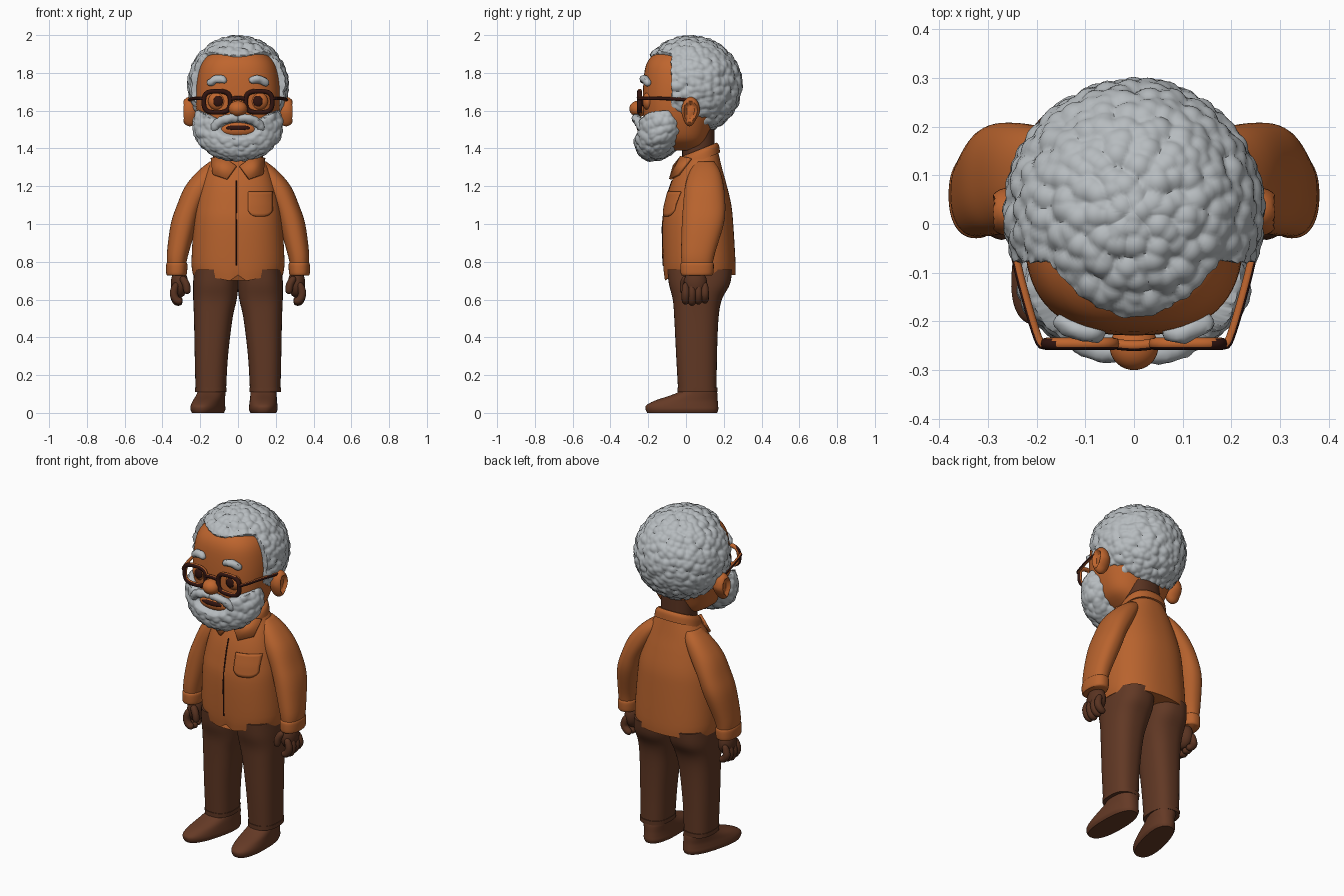
import bpy, bmesh, math
from mathutils import Vector, Matrix, noise

cube = bpy.data.objects.get("Cube")
if cube:
    bpy.data.objects.remove(cube)


def material(name, rgb):
    m = bpy.data.materials.new(name)
    m.use_nodes = True
    m.diffuse_color = (*rgb, 1)
    m.node_tree.nodes["Principled BSDF"].inputs["Base Color"].default_value = (*rgb, 1)
    return m


SKIN = material("warm skin", (.52, .13, .027))
SHIRT = material("orange shirt", (.48, .125, .027))
TROUSERS = material("brown trousers", (.12, .04, .018))
SHOES = material("brown shoes", (.13, .042, .019))
HANDS = material("deep brown skin", (.10, .033, .015))
HAIR = material("grey hair", (.47, .50, .52))
FRAME = material("dark frame", (.03, .007, .005))
X, Y, Z = Vector((1, 0, 0)), Vector((0, 1, 0)), Vector((0, 0, 1))


def clamp(v):
    return max(0, min(1, v))


def finish(name, bm, *mats, rule=None):
    bmesh.ops.recalc_face_normals(bm, faces=bm.faces)
    if rule:
        bm.normal_update()
        for f in bm.faces:
            f.material_index = rule(f)
    me = bpy.data.meshes.new(name)
    bm.to_mesh(me)
    bm.free()
    for m in mats:
        me.materials.append(m)
    me.shade_smooth()
    me.set_sharp_from_angle(angle=math.radians(50))
    ob = bpy.data.objects.new(name, me)
    bpy.context.collection.objects.link(ob)
    return ob


def spline(points, steps, closed=False):
    # Catmull-Rom through points of any dimension
    pts = [Vector(p) for p in points]
    if closed:
        return pts
    ext = [pts[0]] + pts + [pts[-1]]
    out = []
    for a, b, c, d in zip(ext, ext[1:], ext[2:], ext[3:]):
        for i in range(steps):
            t = i / steps
            out.append((b * 2 + (c - a) * t + (a * 2 - b * 5 + c * 4 - d) * t * t
                        + (b * 3 - a - c * 3 + d) * t ** 3) / 2)
    return out + [pts[-1]]


def skin_rings(bm, rings, closed=False):
    n = len(rings[0])
    vs = [[bm.verts.new(p) for p in r] for r in rings]
    for a, b in zip(vs, vs[1:] + vs[:1] if closed else vs[1:]):
        for i in range(n):
            j = (i + 1) % n
            bm.faces.new((a[i], a[j], b[j], b[i]))
    if not closed:
        bm.faces.new(vs[0])
        bm.faces.new(vs[-1])


def power(v, e):
    return math.copysign(abs(v) ** e, v)


def loft(name, rows, mat, side=1, e=2.3, steps=4, n=48, move=None, turn=None):
    # rows: height, centre x, half width, front y, back y
    rings = []
    for z, cx, rx, y0, y1 in spline(rows, steps):
        ring = []
        for i in range(n):
            a = math.tau * i / n
            p = Vector(((cx + rx * power(math.cos(a), 2 / e)) * side,
                        (y0 + y1) / 2 + (y1 - y0) / 2 * power(math.sin(a), 2 / e), z))
            ring.append(move(p) if move else p)
        rings.append(ring)
    bm = bmesh.new()
    skin_rings(bm, rings)
    if turn:
        bmesh.ops.rotate(bm, verts=bm.verts, cent=turn[0], matrix=Matrix.Rotation(turn[1], 3, 'Z'))
    return finish(name, bm, mat)


def ball(name, centre, radii, mat, move=None, u=32, v=20):
    bm = bmesh.new()
    bmesh.ops.create_uvsphere(bm, u_segments=u, v_segments=v, radius=1)
    c, r = Vector(centre), Vector(radii)
    for w in bm.verts:
        w.co = move(w.co.copy(), c, r) if move else c + w.co * r
    return finish(name, bm, mat)


def tube(name, path, radius, *mats, ref=Y, side=1, closed=False, taper=False, rule=None, steps=6, curly=0):
    pts = spline([(p[0] * side, p[1], p[2]) for p in path], steps, closed)
    last, rings = len(pts) - 1, []
    for k, p in enumerate(pts):
        nxt = pts[(k + 1) % len(pts)] if closed else pts[min(k + 1, last)]
        prev = pts[k - 1] if closed else pts[max(k - 1, 0)]
        t = (nxt - prev).normalized()
        a = t.cross(ref).normalized()
        b = a.cross(t)
        r = radius * math.sqrt(max(.06, 1 - (2 * k / last - 1) ** 4)) if taper else radius
        ring = [p + (a * math.cos(q) + b * math.sin(q)) * r
                for q in (math.tau * i / 12 for i in range(12))]
        rings.append([w + (w - p) * curly * noise.noise(w * 45) for w in ring])
    bm = bmesh.new()
    skin_rings(bm, rings, closed)
    return finish(name, bm, *mats, rule=rule)


def curls(p, size):
    return -size * min(1, noise.voronoi(p * 27)[0][0] ** 2)


# Head, neck and curly hair with a receding hairline
loft("head", [(1.39, 0, .08, -.10, .08), (1.44, 0, .16, -.17, .11), (1.52, 0, .20, -.215, .14),
              (1.62, 0, .222, -.228, .18), (1.74, 0, .222, -.226, .2), (1.84, 0, .2, -.212, .18),
              (1.9, 0, .155, -.17, .14), (1.94, 0, .1, -.1, .1)], SKIN, e=2.5, n=64)
loft("neck", [(1.3, 0, .1, -.02, .155), (1.5, 0, .1, -.02, .15)], HANDS)


def hair_shape(d, c, r):
    p = c + d * r
    x = abs(p.x)
    line = -.205 + .115 * min(1, x / .18) ** 2
    m = max(line - p.y, min(.07 - p.y, 1.56 - p.z))
    return c + d * r * (1 - .28 * clamp(m / .015 + .5)) + d * curls(p, .02)


def beard_shape(d, c, r):
    p = c + d * r
    x = abs(p.x)
    cheek = p.z - 1.555 - .6 * max(0, x - .12)
    mouth = (1 - math.hypot(x / .1, (p.z - 1.5) / .042)) * .042
    m = min(-.1 - p.y, max(cheek, mouth))
    q = c + d * r * (1 - .45 * clamp(m / .015 + .5)) + d * curls(p, .016)
    q.y -= .3 * max(0, 1.5 - p.z)
    return q


ball("hair", (0, .025, 1.735), (.272, .278, .267), HAIR, hair_shape, 180, 120)
ball("beard", (0, -.125, 1.52), (.245, .15, .193), HAIR, beard_shape, 150, 100)

# Face
ball("nose", (0, -.252, 1.61), (.05, .048, .043), SKIN)
ball("lips", (0, -.225, 1.5), (.095, .032, .04), SKIN)
ball("mouth", (0, -.245, 1.508), (.066, .016, .016), FRAME)


def ear_shape(d, c, r):
    p = c + d * r
    p.y *= .75 + .25 * clamp((p.z - c.z) / .05 + 1)
    if d.x * c.x > 0:
        p.x -= math.copysign(.03, c.x) * clamp((.72 - math.hypot(d.y, d.z)) / .25)
    return p


def frame_rule(f):
    c = f.calc_center_median()
    return 0 if f.normal.y < -.35 or f.normal.x * c.x > abs(c.x) * .4 else 1


for s, label in ((1, "left"), (-1, "right")):
    ball(label + "_ear", (s * .255, .025, 1.595), (.05, .05, .078), SKIN, ear_shape)
    ball(label + "_eye", (s * .108, -.2, 1.65), (.05, .031, .048), SKIN)
    ball(label + "_pupil", (s * .105, -.227, 1.65), (.026, .01, .028), FRAME)
    tube(label + "_eyebrow", [(.06, -.224, 1.755), (.11, -.22, 1.768), (.16, -.195, 1.738)], .021,
         HAIR, side=s, taper=True, curly=.3)
    tube(label + "_moustache", [(-.005, -.262, 1.56), (.06, -.262, 1.557), (.11, -.245, 1.53),
                                (.135, -.225, 1.49)], .024, HAIR, side=s, taper=True, curly=.3)
    # Spectacles: dark outside, warm behind
    rim = [(.111 + .07 * power(math.cos(a), .65), -.246, 1.647 + .056 * power(math.sin(a), .65))
           for a in (math.tau * i / 36 for i in range(36))]
    tube(label + "_rim", rim, .0125, FRAME, SKIN, side=s, closed=True, rule=frame_rule)
    tube(label + "_temple", [(.18, -.246, 1.665), (.197, -.235, 1.665), (.236, -.1, 1.664),
                             (.262, .03, 1.655)], .009, FRAME, SKIN, ref=Z, side=s, rule=frame_rule)
tube("bridge", [(-.045, -.246, 1.66), (0, -.25, 1.668), (.045, -.246, 1.66)], .011, FRAME, SKIN, rule=frame_rule)

# Shirt body with a notched front hem
BODY = [(.73, 0, .238, -.113, .262), (.8, 0, .246, -.122, .262), (1.0, 0, .235, -.125, .25),
        (1.1, 0, .222, -.11, .24), (1.2, 0, .198, -.085, .217), (1.28, 0, .17, -.052, .195),
        (1.34, 0, .135, -.02, .18), (1.39, 0, .1, .005, .168)]


def hem(p):
    if p.z < .8 and p.y < 0:
        k = (.8 - p.z) / .07
        x = abs(p.x)
        p.z += k * (-.04 * clamp(1 - x / .2) + .04 * clamp(1 - x / .045))
    return p


def front(x, z):
    for a, b in zip(BODY, BODY[1:]):
        if a[0] <= z <= b[0]:
            _, _, rx, y0, y1 = Vector(a).lerp(Vector(b), (z - a[0]) / (b[0] - a[0]))
            return (y0 + y1) / 2 - (y1 - y0) / 2 * max(0, 1 - abs(x / rx) ** 2.3) ** (1 / 2.3)


loft("shirt_body", BODY, SHIRT, n=96, move=hem)
tube("front_seam", [(-.01, front(.01, .78 + .05 * i), .78 + .05 * i) for i in range(10)], .004, FRAME, ref=X)

# Chest pocket following the shirt
bm = bmesh.new()
grid = [[bm.verts.new((x, front(x, z) - .006, z)) for x, z in
         ((.118 + .064 * u, 1.04 + .03 * u ** 4 + (.13 - .03 * u ** 4) * j / 8)
          for u in (i / 6 - 1 for i in range(13)))] for j in range(9)]
for a, b in zip(grid, grid[1:]):
    for i in range(12):
        bm.faces.new((a[i], a[i + 1], b[i + 1], b[i]))
pocket = finish("pocket", bm, SHIRT)
solid = pocket.modifiers.new("thickness", 'SOLIDIFY')
solid.thickness, solid.offset = .009, 0


# Collar band, sloping down to the front
def slope(p):
    p.z += .4 * (p.y - .16)
    return p


loft("collar_band", [(1.37, 0, .135, -.04, .18), (1.41, 0, .127, -.035, .175), (1.43, 0, .112, -.02, .163)],
     SHIRT, move=slope)

for s, label in ((1, "left"), (-1, "right")):
    # Collar flap
    bm = bmesh.new()
    bm.faces.new([bm.verts.new((s * x, y, z)) for x, y, z in
                  ((.012, -.07, 1.31), (.062, -.09, 1.24), (.135, -.045, 1.265), (.145, .02, 1.35), (.08, -.03, 1.36))])
    flap = finish(label + "_collar_flap", bm, SHIRT)
    flap.modifiers.new("thickness", 'SOLIDIFY').thickness = .014
    # Sleeve and cuff
    loft(label + "_sleeve", [(.785, .325, .05, -.022, .14), (.85, .318, .058, -.026, .155),
                             (1.0, .286, .07, -.022, .2), (1.1, .253, .07, -.015, .208),
                             (1.2, .203, .076, -.005, .2), (1.28, .15, .062, .02, .18),
                             (1.33, .11, .04, .05, .15)], SHIRT, side=s)
    loft(label + "_cuff", [(.728, .325, .05, -.022, .138), (.74, .325, .055, -.028, .145),
                           (.785, .324, .056, -.029, .147), (.797, .324, .05, -.023, .14)], SHIRT, side=s)
    # Hand with curled fingers
    ball(label + "_palm", (s * .31, .05, .685), (.046, .062, .075), HANDS)
    for k in range(4):
        y = -.002 + .034 * k
        tube(f"{label}_finger_{k + 1}", [(.325, y, .69), (.34, y, .635), (.325, y, .59 + .008 * abs(k - 1)),
                                        (.295, y, .59)], .021, HANDS, side=s, taper=True)
    tube(label + "_thumb", [(.3, .0, .72), (.275, -.012, .68), (.268, -.012, .63)], .02,
         HANDS, ref=X, side=s, taper=True)
    # Trouser leg with hem
    loft(label + "_trouser_leg", [(.125, .144, .081, -.042, .162), (.3, .141, .088, -.052, .164),
                                  (.5, .131, .102, -.062, .172), (.6, .122, .115, -.07, .19),
                                  (.68, .118, .12, -.09, .232), (.76, .115, .117, -.1, .245)], TROUSERS, side=s, e=2.5)
    loft(label + "_trouser_hem", [(.11, .144, .083, -.045, .166), (.135, .144, .084, -.046, .167)],
         TROUSERS, side=s, e=2.5)
    # Shoe, the right one turned out
    loft(label + "_shoe", [(0, .134, .068, -.205, .165), (.018, .134, .076, -.214, .171),
                           (.04, .134, .075, -.21, .17), (.065, .134, .072, -.165, .168),
                           (.09, .135, .07, -.09, .167), (.108, .136, .069, -.045, .165),
                           (.125, .138, .067, -.03, .16)], SHOES, side=s, e=2.4,
         turn=None if s > 0 else ((-.14, .08, 0), -.25))
